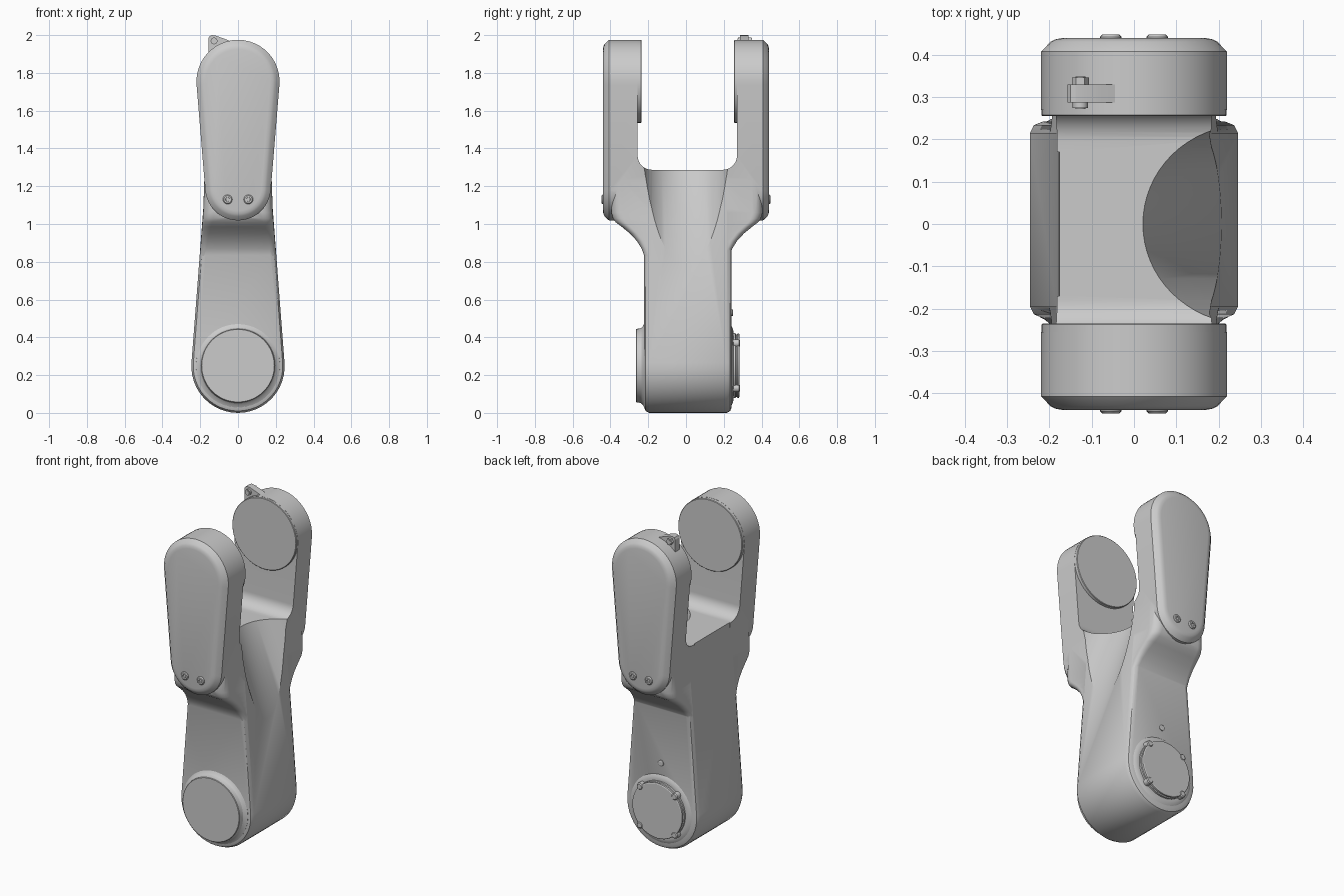
import bpy, bmesh
from math import sin, cos, pi, asin

if "Cube" in bpy.data.objects:
    bpy.data.objects.remove(bpy.data.objects["Cube"])


def loft(name, rings):
    """Skin a stack of equal-length point rings and cap both ends."""
    bm = bmesh.new()
    loops = [[bm.verts.new(p) for p in ring] for ring in rings]
    n = len(rings[0])
    for a, b in zip(loops, loops[1:]):
        for i in range(n):
            j = (i + 1) % n
            bm.faces.new((a[i], a[j], b[j], b[i]))
    bm.faces.new(loops[0])
    bm.faces.new(loops[-1])
    bmesh.ops.recalc_face_normals(bm, faces=bm.faces)
    me = bpy.data.meshes.new(name)
    bm.to_mesh(me)
    bm.free()
    ob = bpy.data.objects.new(name, me)
    bpy.context.collection.objects.link(ob)
    return ob


def smooth(ob, angle=0.5):
    bpy.ops.object.select_all(action='DESELECT')
    ob.select_set(True)
    bpy.context.view_layer.objects.active = ob
    bpy.ops.object.shade_smooth_by_angle(angle=angle)


def combine(target, other, op):
    m = target.modifiers.new(op, 'BOOLEAN')
    m.operation, m.object, m.solver = op, other, 'EXACT'
    bpy.ops.object.select_all(action='DESELECT')
    target.select_set(True)
    bpy.context.view_layer.objects.active = target
    bpy.ops.object.modifier_apply(modifier=m.name)
    bpy.data.objects.remove(other)


def capsule(y, z0, r0, z1, r1, inset, n=24):
    """Tapered rounded outline in the xz plane (hull of two circles)."""
    al = asin((r0 - r1) / (z1 - z0))
    pts = []
    for z, r, a, b in ((z1, r1, al, pi - al), (z0, r0, pi - al, 2 * pi + al)):
        for i in range(n + 1):
            t = a + (b - a) * i / n
            pts.append(((r - inset) * cos(t), y, z + (r - inset) * sin(t)))
    return pts


def turned(name, x, z, profile, n=48):
    """Round part along y from (y, radius) pairs."""
    ob = loft(name, [[(x + r * cos(2 * pi * i / n), y, z + r * sin(2 * pi * i / n))
                      for i in range(n)] for y, r in profile])
    smooth(ob)
    return ob


def rounded_rect(u0, u1, v0, v1, r, n=6):
    pts = []
    for k, (u, v) in enumerate(((u1 - r, v1 - r), (u0 + r, v1 - r),
                                (u0 + r, v0 + r), (u1 - r, v0 + r))):
        for i in range(n + 1):
            t = (k + i / n) * pi / 2
            pts.append((u + r * cos(t), v + r * sin(t)))
    return pts


# lower link body with softened front and back edges
body = loft("link_body", [capsule(y, .247, .247, 1.19, .175, d) for y, d in (
    (-.222, .03), (-.214, .01), (-.195, 0), (.215, 0), (.234, .01), (.242, .03))])

# flared neck that spreads to carry both fork arms
neck_rings = []
for z, d in ((.76, .205), (.83, .225), (.87, .24), (.91, .265), (.95, .302),
             (.985, .345), (1.01, .378), (1.03, .392), (1.06, .4), (1.36, .4)):
    w = max(.174, .2467 - (z - .247) * .0766)
    neck_rings.append([(x, y, z) for x, y in
                       rounded_rect(-w, w, -d + .005, d + .005, .025 + (d - .2) * .15)])
combine(body, loft("neck", neck_rings), 'UNION')

# fork arms with chamfered outer covers
for s in (-1, 1):
    arm = loft("fork_arm", [capsule(s * y, 1.193, .174, 1.755, .22, d) for y, d in (
        (.17, 0), (.408, 0), (.431, .022), (.437, .034), (.44, .05))])
    combine(body, arm, 'UNION')

# U-shaped slot between the arms
slot = loft("slot_cutter", [[(x, y, z) for y, z in
                             rounded_rect(-.256, .27, 1.287, 2.3, .075, 10)] for x in (-.5, .5)])
combine(body, slot, 'DIFFERENCE')

# slanted scoop on the right side
scoop = loft("scoop_cutter", [[(x + .236 + .236 * cos(2 * pi * i / 64), .232 * sin(2 * pi * i / 64), z)
                               for i in range(64)] for x, z in ((.27, .6), (-.0925, 1.6))])
combine(body, scoop, 'DIFFERENCE')
smooth(body)

# joint discs inside the fork, cover screws outside
for s, inner, face in ((-1, .265, .235), (1, .28, .255)):
    turned("fork_joint_disc", 0, 1.755, [(s * inner, .219), (s * (face + .003), .219), (s * face, .216)], 64)
    for x in (-.055, .055):
        turned("cover_screw", x, 1.13, [(s * .43, .025), (s * .443, .025), (s * .448, .02),
                                        (s * .448, .011), (s * .441, .010)], 20)

# front boss at the lower joint
turned("front_joint_boss", 0, .25, [(-.2, .225), (-.221, .222), (-.227, .21), (-.236, .2),
                                    (-.248, .196), (-.262, .195), (-.265, .192)], 64)

# back joint ring, cap and retaining lugs
turned("back_joint_ring", 0, .25, [(.22, .212), (.242, .208), (.249, .195), (.251, .18)], 64)
turned("back_joint_cap", 0, .25, [(.23, .172), (.262, .172), (.264, .166),
                                  (.27, .166), (.272, .17), (.28, .17), (.283, .165)], 64)
for k in range(4):
    t = pi / 4 + k * pi / 2
    turned("retaining_lug", .168 * cos(t), .25 + .168 * sin(t),
           [(.24, .021), (.281, .021), (.286, .015)], 16)
turned("service_screw", 0, .53, [(.23, .018), (.247, .018), (.25, .013)], 16)

# small bracket with cross pin on top of the back arm
outline = ((-.157, 1.89), (-.157, 1.983), (-.15, 1.995), (-.138, 2), (-.118, 1.997),
           (-.075, 1.982), (-.035, 1.966), (-.03, 1.93))
smooth(loft("cable_bracket", [[(x, y, z) for x, z in outline] for y in (.287, .33)]))
turned("bracket_pin", -.127, 1.969, [(.272, .012), (.349, .012)], 16)
turned("bracket_pin_nut", -.127, 1.969, [(.33, .02), (.347, .02)], 6)
turned("bracket_pin_head", -.127, 1.969, [(.275, .018), (.29, .018)], 16)
